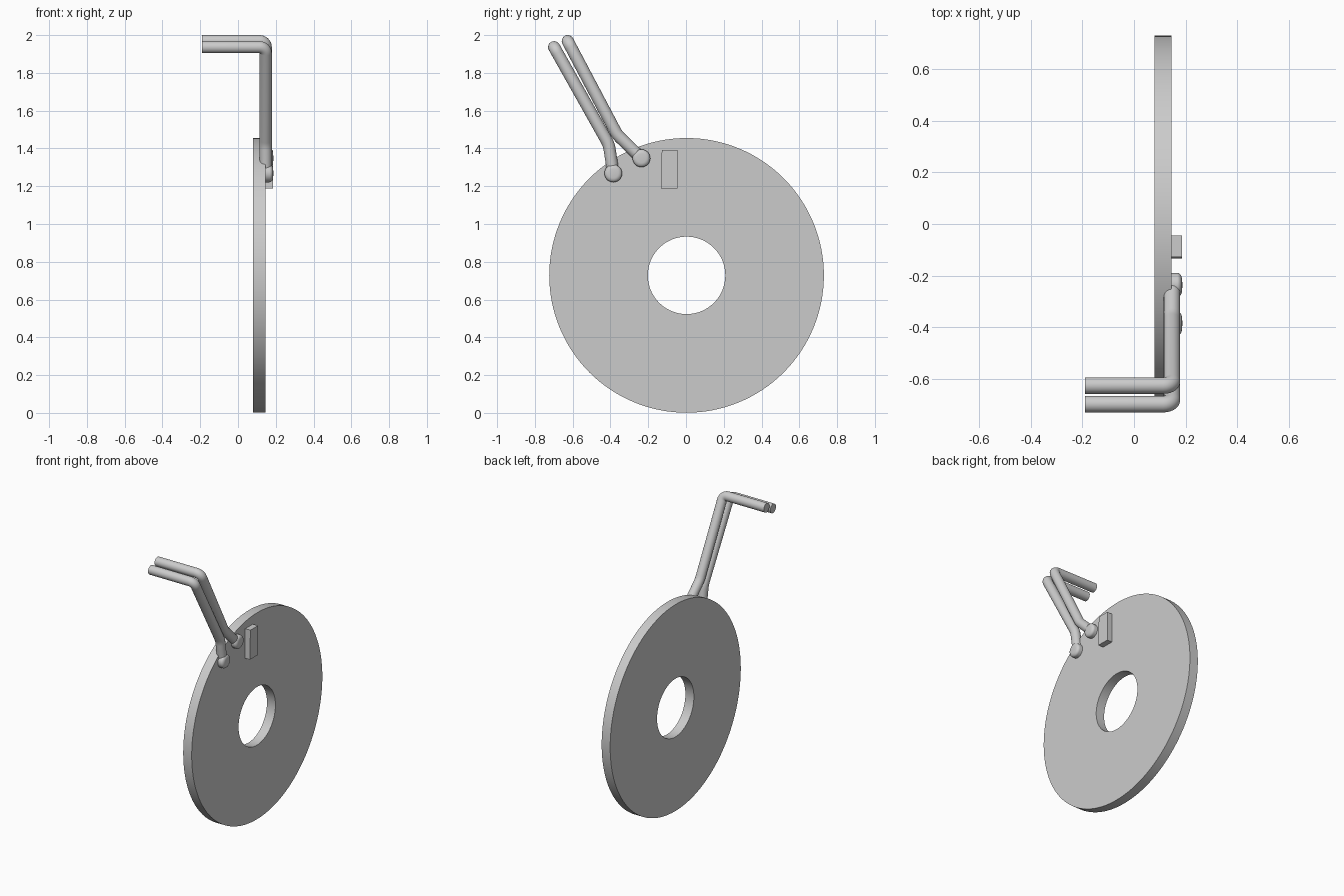
import bpy, bmesh, math
from mathutils import Vector, Matrix

cube = bpy.data.objects.get("Cube")
if cube:
    bpy.data.objects.remove(cube, do_unlink=True)

# One plain grey for everything
grey = bpy.data.materials.new("plain grey")
grey.use_nodes = True
tone = (0.6, 0.6, 0.6, 1)
grey.diffuse_color = tone
grey.node_tree.nodes["Principled BSDF"].inputs["Base Color"].default_value = tone


def finish(name, bm, smooth=True):
    bmesh.ops.recalc_face_normals(bm, faces=bm.faces)
    mesh = bpy.data.meshes.new(name)
    bm.to_mesh(mesh)
    bm.free()
    mesh.materials.append(grey)
    obj = bpy.data.objects.new(name, mesh)
    bpy.context.collection.objects.link(obj)
    bpy.ops.object.select_all(action='DESELECT')
    obj.select_set(True)
    bpy.context.view_layer.objects.active = obj
    if smooth:
        bpy.ops.object.shade_smooth_by_angle(angle=math.radians(35))
    return obj


def lathe(name, profile, centre, closed, steps):
    """Spin (x, radius) points about an axis parallel to x."""
    bm = bmesh.new()
    verts = [bm.verts.new((x, 0, r)) for x, r in profile]
    edges = [bm.edges.new(pair) for pair in zip(verts, verts[1:])]
    if closed:
        edges.append(bm.edges.new((verts[-1], verts[0])))
    bmesh.ops.spin(bm, geom=verts + edges, cent=(0, 0, 0), axis=(1, 0, 0),
                   angle=math.tau, steps=steps)
    bmesh.ops.remove_doubles(bm, verts=bm.verts, dist=1e-5)
    bmesh.ops.translate(bm, verts=bm.verts, vec=centre)
    return finish(name, bm)


def rounded(points, radii, steps=8):
    """Replace the inner corners of a path by arcs of the given radii."""
    path = [points[0]]
    for a, b, c, radius in zip(points, points[1:], points[2:], radii):
        u, v = (a - b).normalized(), (c - b).normalized()
        half = u.angle(v) / 2
        cut = radius / math.tan(half)
        centre = b + (u + v).normalized() * radius / math.sin(half)
        start, end = b + u * cut - centre, b + v * cut - centre
        axis, sweep = start.cross(end).normalized(), start.angle(end)
        path += [centre + Matrix.Rotation(sweep * i / steps, 3, axis) @ start
                 for i in range(steps + 1)]
    return path + [points[-1]]


def tube(name, path, radius, sides=24):
    """Sweep a circle along a path and cap both ends."""
    bm = bmesh.new()
    rings = []
    tangent = (path[1] - path[0]).normalized()
    side = tangent.orthogonal().normalized()
    for i, p in enumerate(path):
        ahead = path[min(i + 1, len(path) - 1)] - path[max(i - 1, 0)]
        new = ahead.normalized()
        side = tangent.rotation_difference(new) @ side
        tangent = new
        up = tangent.cross(side)
        angles = [math.tau * k / sides for k in range(sides)]
        rings.append([bm.verts.new(p + radius * (side * math.cos(t) + up * math.sin(t)))
                      for t in angles])
    for low, high in zip(rings, rings[1:]):
        for k in range(sides):
            n = (k + 1) % sides
            bm.faces.new((low[k], low[n], high[n], high[k]))
    bm.faces.new(rings[0])
    bm.faces.new(rings[-1])
    return finish(name, bm)


# Flat ring disc
BACK, FACE = 0.08, 0.146
lathe("disc", [(BACK, 0.205), (FACE, 0.205), (FACE, 0.727), (BACK, 0.727)],
      (0, 0.003, 0.728), True, 128)

# Two bent lead wires, each ending in a domed solder pad on the disc face
LEAD_X = 0.147
leads = {
    "upper": [(-0.626, 1.968), (-0.364, 1.472), (-0.236, 1.348)],
    "lower": [(-0.698, 1.936), (-0.408, 1.42), (-0.385, 1.268)],
}
for label, yz in leads.items():
    corners = [Vector((-0.19, *yz[0]))] + [Vector((LEAD_X, y, z)) for y, z in yz]
    tube(label + "_lead_wire", rounded(corners, (0.034, 0.15)), 0.032)
    arc = [math.radians(90 * i / 8) for i in range(9)]
    dome = [(FACE - 0.01, 0.0), (FACE - 0.01, 0.047)]
    dome += [(0.167 + 0.019 * math.sin(t), 0.022 + 0.025 * math.cos(t)) for t in arc]
    dome.append((0.188, 0.0))
    lathe(label + "_solder_pad", dome, (0, *yz[-1]), False, 32)

# Small raised block beside the pads
bm = bmesh.new()
bmesh.ops.create_cube(bm, size=1, matrix=Matrix.Translation((0.163, -0.086, 1.29))
                      @ Matrix.Diagonal((0.046, 0.084, 0.206, 1)))
for v in bm.verts:
    if v.co.y < -0.1 and v.co.z < 1.29:
        v.co.y -= 0.005
finish("raised_block", bm, smooth=False)
